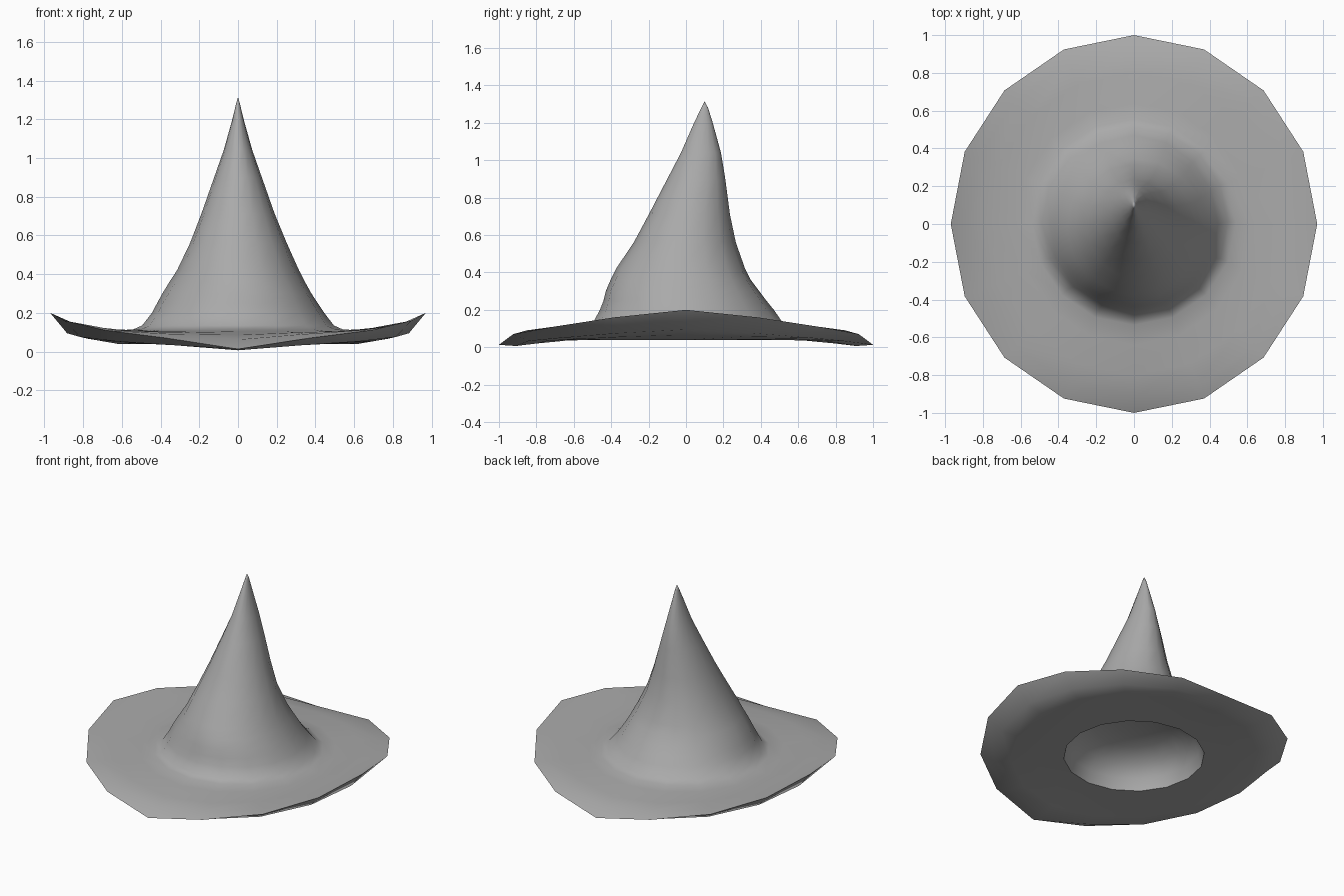
import bpy, bmesh, math

cube = bpy.data.objects.get("Cube")
if cube:
    bpy.data.objects.remove(cube, do_unlink=True)

SIDES = 16
RIM_HEIGHTS = [0.2, 0.16, 0.11, 0.07, 0.013]   # from the side of the brim to its front or back

felt = bpy.data.materials.new("grey felt")
felt.use_nodes = True
grey = (0.4, 0.4, 0.4, 1)
felt.diffuse_color = grey
felt.node_tree.nodes["Principled BSDF"].inputs["Base Color"].default_value = grey

bm = bmesh.new()


def angle(i):
    return math.tau * i / SIDES


def rim_height(i):
    k = i % (SIDES // 2)
    return RIM_HEIGHTS[min(k, SIDES // 2 - k)]


def brim_ring(scale, base, follow):
    """Ring of the brim that follows the wavy rim by a given share."""
    return [bm.verts.new((0.97 * scale * math.cos(angle(i)),
                          scale * math.sin(angle(i)),
                          max(0, base + follow * (rim_height(i) - 0.105))))
            for i in range(SIDES)]


def crown_ring(z, rx, ry, cy=0, crease=0):
    """Oval ring of the crown, with slight creases in the cloth."""
    ring = []
    for i in range(SIDES):
        a = angle(i)
        r = 1 + crease * math.sin(3 * a + 15 * z)
        ring.append(bm.verts.new((rx * r * math.cos(a), cy + ry * r * math.sin(a), z)))
    return ring


# Lining: a shallow dome inside the opening
rings = [crown_ring(z, r, r) for z, r in
         [(0.27, 0.12), (0.25, 0.25), (0.2, 0.37), (0.12, 0.43), (0.04, 0.45)]]
lining_centre = bm.verts.new((0, 0, 0.275))

# Brim: underside, rim, upper side
rings += [brim_ring(*p) for p in
          [(0.64, 0.04, 0), (0.8, 0.043, 0.25), (0.91, 0.05, 0.47), (1, 0.105, 1),
           (0.92, 0.108, 0.5), (0.8, 0.106, 0.22), (0.64, 0.107, 0.03)]]

# Crown: height, half width, half depth, backward lean, crease
crown = [(0.115, 0.54, 0.545, 0.01, 0), (0.135, 0.495, 0.505, 0.01, 0),
         (0.2, 0.445, 0.465, 0, 0.01), (0.25, 0.415, 0.435, -0.01, 0.012),
         (0.3, 0.385, 0.41, -0.02, 0.015), (0.36, 0.35, 0.375, -0.025, 0.015),
         (0.42, 0.315, 0.345, -0.025, 0.012), (0.56, 0.25, 0.273, -0.008, 0.01),
         (0.71, 0.19, 0.217, 0.018, 0), (0.9, 0.123, 0.155, 0.055, 0),
         (1.04, 0.074, 0.107, 0.08, 0), (1.2, 0.029, 0.05, 0.093, 0),
         (1.28, 0.01, 0.018, 0.1, 0)]
rings += [crown_ring(*p) for p in crown]
tip = bm.verts.new((0, 0.1, 1.315))

# Skin the rings and close both ends
for low, high in zip(rings, rings[1:]):
    for i in range(SIDES):
        j = (i + 1) % SIDES
        bm.faces.new((low[i], low[j], high[j], high[i]))
for i in range(SIDES):
    j = (i + 1) % SIDES
    bm.faces.new((rings[0][j], rings[0][i], lining_centre))
    bm.faces.new((rings[-1][i], rings[-1][j], tip))
bmesh.ops.recalc_face_normals(bm, faces=bm.faces)

mesh = bpy.data.meshes.new("pointed_hat")
bm.to_mesh(mesh)
bm.free()
mesh.materials.append(felt)
hat = bpy.data.objects.new("pointed_hat", mesh)
bpy.context.collection.objects.link(hat)

# Smooth cloth with crisp rim and opening
bpy.ops.object.select_all(action="DESELECT")
hat.select_set(True)
bpy.context.view_layer.objects.active = hat
bpy.ops.object.shade_smooth_by_angle(angle=math.radians(45))
